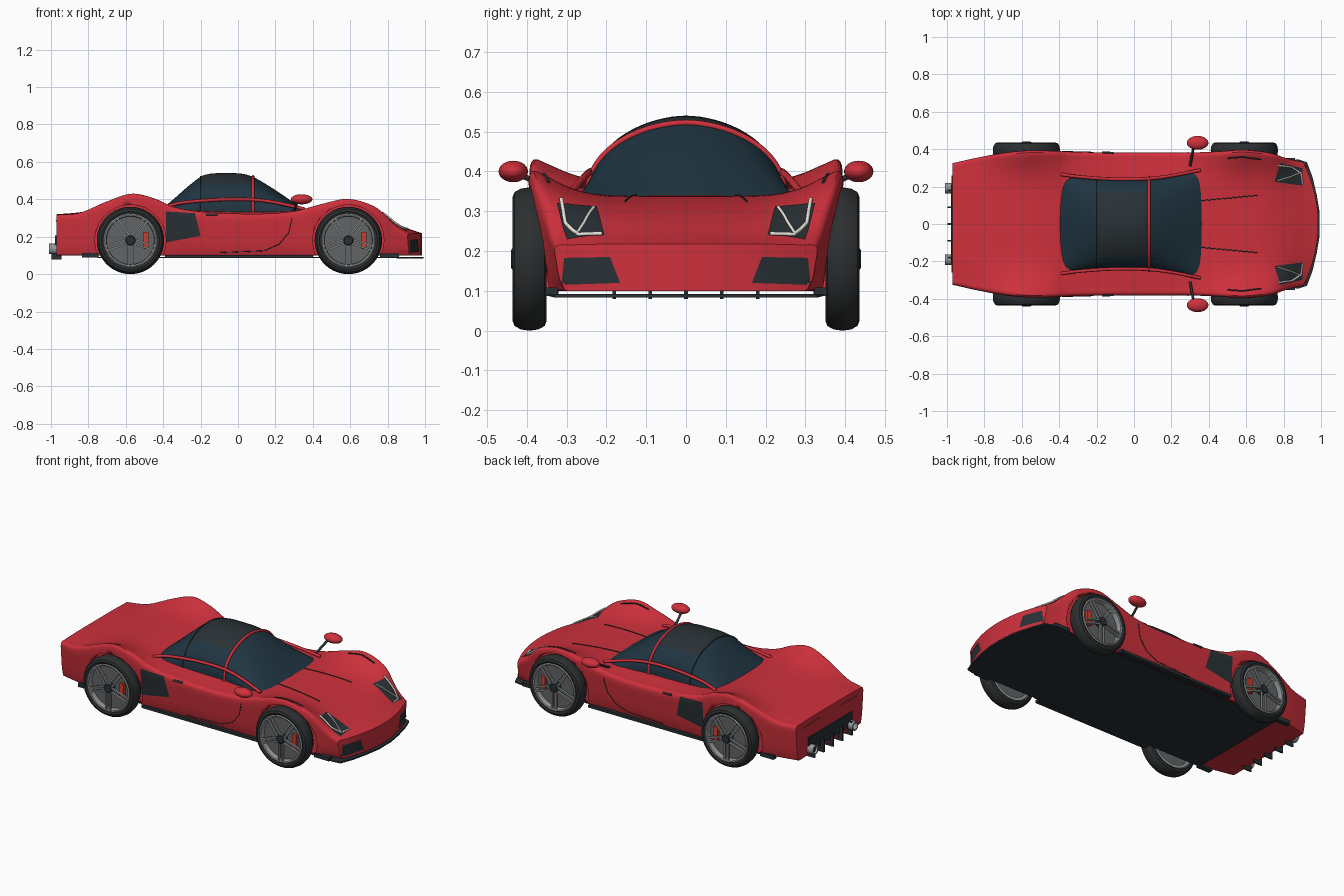
import bpy, bmesh
from math import sin, cos, pi, radians
from mathutils import Vector, Matrix
from mathutils.bvhtree import BVHTree

if "Cube" in bpy.data.objects:
    bpy.data.objects.remove(bpy.data.objects["Cube"])


def mat(name, r, g, b):
    m = bpy.data.materials.new(name)
    m.diffuse_color = (r, g, b, 1)
    m.use_nodes = True
    m.node_tree.nodes["Principled BSDF"].inputs["Base Color"].default_value = m.diffuse_color
    return m


RED, BLACK = mat("red_paint", .62, .03, .045), mat("black_trim", .022, .03, .035)
GLASS, TYRE = mat("tinted_glass", .014, .035, .053), mat("rubber", .025, .028, .03)
METAL, DISC = mat("alloy", .3, .31, .32), mat("brake_disc", .12, .125, .13)
CALIPER, LAMP = mat("caliper_red", .6, .05, .03), mat("lamp_white", .8, .78, .7)


def finish(name, bm, *mats, angle=35):
    bmesh.ops.recalc_face_normals(bm, faces=bm.faces)
    me = bpy.data.meshes.new(name)
    bm.to_mesh(me)
    bm.free()
    me.shade_smooth()
    me.set_sharp_from_angle(angle=radians(angle))
    for m in mats:
        me.materials.append(m)
    ob = bpy.data.objects.new(name, me)
    bpy.context.collection.objects.link(ob)
    return ob


def box(bm, centre, size, rot=Matrix()):
    bmesh.ops.create_cube(bm, size=1, matrix=Matrix.Translation(centre) @ rot @ Matrix.Diagonal((*size, 1)))


def tube(name, pts, r, m):
    cu = bpy.data.curves.new(name, 'CURVE')
    cu.dimensions, cu.bevel_depth, cu.bevel_resolution, cu.use_fill_caps = '3D', r, 2, True
    sp = cu.splines.new('POLY')
    sp.points.add(len(pts) - 1)
    for p, q in zip(sp.points, pts):
        p.co = (*q, 1)
    cu.materials.append(m)
    bpy.context.collection.objects.link(bpy.data.objects.new(name, cu))


def revolve(name, prof, centre, m, seg=48):
    # Closed (radius, y) profile spun round the y axis
    bm = bmesh.new()
    rings = [[bm.verts.new((centre[0] + r * cos(2 * pi * i / seg), centre[1] + y,
              centre[2] + r * sin(2 * pi * i / seg))) for r, y in prof] for i in range(seg)]
    n = len(prof)
    for i in range(seg):
        a, b = rings[i], rings[(i + 1) % seg]
        for j in range(n):
            bm.faces.new((a[j], a[(j + 1) % n], b[(j + 1) % n], b[j]))
    bmesh.ops.remove_doubles(bm, verts=bm.verts, dist=1e-6)
    return finish(name, bm, m)


def hermite(st, x):
    # Smooth interpolation of rows (x, values...) at x
    i = max(k for k in range(len(st) - 1) if st[k][0] <= x + 1e-9 or k == 0)
    a, b = st[i], st[i + 1]
    p, q = st[max(i - 1, 0)], st[min(i + 2, len(st) - 1)]
    h = b[0] - a[0]
    t = (x - a[0]) / h
    out = []
    for k in range(1, len(a)):
        m0, m1 = (b[k] - p[k]) / (b[0] - p[0]) * h, (q[k] - a[k]) / (q[0] - a[0]) * h
        out.append((2*t**3 - 3*t*t + 1) * a[k] + (t**3 - 2*t*t + t) * m0 + (3*t*t - 2*t**3) * b[k] + (t**3 - t*t) * m1)
    return out


# Body shell: x, half width, fender height, centre height
BODY = [(-.97, .325, .315, .32), (-.85, .352, .325, .33), (-.7, .38, .388, .355), (-.57, .393, .43, .37),
        (-.45, .392, .405, .365), (-.35, .387, .36, .352), (-.2, .383, .332, .34), (.1, .382, .32, .335),
        (.3, .382, .335, .338), (.45, .388, .375, .338), (.58, .396, .402, .33), (.7, .385, .375, .315),
        (.82, .36, .31, .28), (.92, .343, .25, .24), (.985, .33, .215, .218)]
ZB = .1


def section(x):
    w, zf, zc = hermite(BODY, x)
    d, h = zf - zc, zf - ZB
    ctrl = [(0, zc), (.45, zc + .04 * d), (.7, zc + .32 * d), (.88, zc + .8 * d), (.97, zf), (1, zf - .1 * h),
            (.985, zf - .4 * h), (.965, zf - .72 * h), (.935, ZB + .012), (.9, ZB), (.7, ZB), (.45, ZB), (0, ZB)]
    rows = [(i, a * w, b) for i, (a, b) in enumerate(ctrl)]
    half = [hermite(rows, i / 3) for i in range(37)]
    s = min(max((x - .72) / .265, 0), 1)
    s = s * s * (3 - 2 * s)
    return [(x - .72 * s * y * y, y, z) for y, z in half]


bm = bmesh.new()
N, M = 90, 37
rings = []
for k in range(N + 1):
    half = section(-.97 + 1.955 * k / N)
    rings.append([bm.verts.new(p) for p in half] + [bm.verts.new((x, -y, z)) for x, y, z in half[-2:0:-1]])
L = len(rings[0])
for a, b in zip(rings, rings[1:]):
    for j in range(L):
        bm.faces.new((a[j], a[(j + 1) % L], b[(j + 1) % L], b[j]))
for r in (rings[0], rings[-1]):
    for i in range(M // 2):
        for idx in ([i, i + 1, M - 2 - i, M - 1 - i], [-i % L, L - i - 1, M + i, M + i - 1]):
            bm.faces.new([r[j] for j in dict.fromkeys(idx)])
bmesh.ops.recalc_face_normals(bm, faces=bm.faces)
SHELL = BVHTree.FromBMesh(bm)
body = finish("body_shell", bm, RED)

# Wheel arches cut from the shell
WHEELS = [("rear", -.575), ("front", .59)]
for end, cx in WHEELS:
    for s in (-1, 1):
        cut = revolve(end + "_arch_cutter", [(0, -.1), (.19, -.1), (.19, .1), (0, .1)], (cx, s * .435, .18), BLACK)
        cut.hide_render = True
        cut.hide_set(True)
        md = body.modifiers.new("arch", 'BOOLEAN')
        md.operation, md.object = 'DIFFERENCE', cut


def project(p, d, off=.003):
    # Drop a point on to the shell along d
    p, d = Vector(p), Vector(d)
    hit = SHELL.ray_cast(p - 2 * d, d)
    if hit[0] is None:
        hit = SHELL.find_nearest(p)
    return hit[0] + hit[1] * off


def patch(name, quad, d, m, n=10):
    q = [Vector(p) for p in quad]
    bm = bmesh.new()
    g = [[bm.verts.new(project(q[0].lerp(q[1], i / n).lerp(q[3].lerp(q[2], i / n), j / n), d))
          for i in range(n + 1)] for j in range(n + 1)]
    for j in range(n):
        for i in range(n):
            bm.faces.new((g[j][i], g[j][i + 1], g[j + 1][i + 1], g[j + 1][i]))
    finish(name, bm, m)


def line(name, pts, d, r, m, off=.001):
    v = [Vector(p) for p in pts]
    tube(name, [project(a.lerp(b, t / 8), d, off) for a, b in zip(v, v[1:]) for t in range(9)], r, m)


# Cabin: x, half base width, top height
CABIN = [(-.41, .262, .345), (-.34, .255, .405), (-.25, .25, .483), (-.18, .247, .53), (-.05, .245, .54),
         (.06, .245, .528), (.18, .258, .462), (.28, .272, .395), (.36, .285, .34)]


def cabin_pt(x, t, grow=0):
    b, top = hermite(CABIN, x)
    c = cos(t)
    return (x, (b + grow) * abs(c) ** 1.1 * (1 if c > 0 else -1), .325 + (top + grow - .325) * max(sin(t), 0) ** .85)


bm = bmesh.new()
g = [[bm.verts.new(cabin_pt(-.41 + .77 * k / 44, pi * j / 36)) for j in range(37)] for k in range(45)]
for a, b in zip(g, g[1:]):
    for j in range(36):
        f = bm.faces.new((a[j], a[j + 1], b[j + 1], b[j]))
        c = f.calc_center_median()
        f.material_index = int(-.2 < c.x < .075 and abs(c.y) < .17)
finish("cabin_glass", bm, GLASS, BLACK)
tube("windscreen_hoop", [cabin_pt(.08, pi * j / 36, .002) for j in range(37)], .008, RED)
tube("rear_pillar_line", [cabin_pt(-.2, pi * j / 36, .001) for j in range(37)], .003, BLACK)

# Parts repeated on both sides
for s, side in ((1, "left"), (-1, "right")):
    rail = [(-.39, .265, .36), (-.3, .253, .382), (-.1, .24, .398), (.08, .243, .398), (.2, .258, .383), (.355, .288, .348)]
    rail = [(-.39 + .745 * k / 24, *hermite(rail, -.39 + .745 * k / 24)) for k in range(25)]
    tube(side + "_window_rail", [(x, s * y, z) for x, y, z in rail], .009, RED)

    bm = bmesh.new()
    bmesh.ops.create_uvsphere(bm, u_segments=24, v_segments=14, radius=1,
                              matrix=Matrix.Translation((.34, s * .434, .4)) @ Matrix.Diagonal((.058, .037, .027, 1)))
    finish(side + "_mirror", bm, RED)
    tube(side + "_mirror_stalk", [(.3, s * .31, .335), (.32, s * .42, .395)], .007, BLACK)

    patch(side + "_side_intake", [(-.385, s * .4, .335), (-.23, s * .4, .325), (-.2, s * .4, .205), (-.385, s * .4, .17)], (0, -s, 0), BLACK)
    patch(side + "_nose_intake", [(.9, s * .19, .185), (.9, s * .305, .183), (.9, s * .312, .115), (.9, s * .165, .12)], (-1, 0, 0), BLACK)
    patch(side + "_headlight", [(.75, s * .225, .3), (.90, s * .205, .3), (.90, s * .298, .3), (.78, s * .325, .3)], (0, 0, -1), BLACK)
    line(side + "_lamp_strip", [(.765, s * .315, .3), (.84, s * .303, .3), (.89, s * .27, .3), (.9, s * .21, .3)], (0, 0, -1), .005, LAMP, .006)
    line(side + "_lamp_branch", [(.765, s * .232, .3), (.84, s * .255, .3), (.888, s * .275, .3)], (0, 0, -1), .004, LAMP, .006)
    line(side + "_hood_seam", [(.36, s * .125, .3), (.66, s * .153, .3)], (0, 0, -1), .0025, BLACK)
    line(side + "_fender_vent", [(.5, s * .352, .4), (.58, s * .358, .4), (.68, s * .345, .4)], (0, 0, -1), .004, BLACK)
    line(side + "_door_seam", [(.29, s * .4, .3), (.27, s * .4, .22), (.22, s * .4, .16), (.14, s * .4, .125), (-.1, s * .4, .115)], (0, -s, 0), .002, BLACK)
    line(side + "_door_handle", [(-.17, s * .4, .318), (-.11, s * .4, .318)], (0, -s, 0), .006, BLACK)
    line(side + "_tail_light", [(-.9, s * .1, .285), (-.9, s * .26, .285)], (1, 0, 0), .004, CALIPER)
    revolve(side + "_exhaust", [(.021, -.02), (.028, -.02), (.028, .03), (.021, .03)], (0, 0, 0), METAL, 24).matrix_world = \
        Matrix.Translation((-.98, s * .192, .135)) @ Matrix.Rotation(pi / 2, 4, 'Z')

    # Side skirts
    bm = bmesh.new()
    box(bm, (.005, s * .358, .095), (.79, .03, .016))
    box(bm, (-.79, s * .335, .1), (.09, .03, .024))
    box(bm, (.81, s * .338, .098), (.1, .03, .022))
    finish(side + "_skirt", bm, BLACK)

    # Wheels
    for end, cx in WHEELS:
        nm, c = f"{end}_{side}_", (cx, s * .393, .18)
        revolve(nm + "tyre", [(.14, -.036), (.155, -.043), (.168, -.038), (.177, -.022), (.18, 0), (.177, .022),
                              (.168, .038), (.155, .043), (.14, .036)], c, TYRE, 64)
        revolve(nm + "rim", [(.128, -.038), (.144, -.038), (.144, .038), (.138, .042), (.131, .04), (.128, .032)]
                if s > 0 else [(.128, .038), (.144, .038), (.144, -.038), (.138, -.042), (.131, -.04), (.128, -.032)], c, METAL)
        revolve(nm + "brake_disc", [(0, -.01), (.13, -.01), (.13, .01), (0, .01)], c, DISC)
        revolve(nm + "hub", [(0, -.04), (.027, -.04), (.027, .043), (.022, .047), (0, .047)]
                if s > 0 else [(0, .04), (.027, .04), (.027, -.043), (.022, -.047), (0, -.047)], c, BLACK, 24)
        bm = bmesh.new()
        box(bm, (cx + .083, c[1] + s * .018, .18), (.028, .018, .09))
        finish(nm + "caliper", bm, CALIPER)
        bm = bmesh.new()
        for k in range(5):
            R = Matrix.Rotation(2 * pi * k / 5 + pi / 2, 4, 'Y')
            for o in (-.012, .012):
                box(bm, Vector(c) + R @ Vector((.078, s * .036, o)), (.115, .012, .009), R)
        finish(nm + "spokes", bm, METAL)

# Floor and splitter
half = [(-.75, .33), (.76, .335), (.88, .345), (.925, .33), (.955, .25), (.978, .15), (.993, .06)]
bm = bmesh.new()
f = bm.faces.new([bm.verts.new((x, y, .092)) for x, y in half] + [bm.verts.new((x, -y, .092)) for x, y in half[::-1]])
ext = bmesh.ops.extrude_face_region(bm, geom=[f])["geom"]
for v in [e for e in ext if isinstance(e, bmesh.types.BMVert)]:
    v.co.z = .083 if v.co.x > .9 else .087
finish("floor_and_splitter", bm, BLACK)

# Rear panel and diffuser fins
bm = bmesh.new()
box(bm, (-.972, 0, .165), (.012, .42, .085))
for k in range(-2, 3):
    box(bm, (-.97, k * .09, .122), (.055, .009, .085))
finish("rear_diffuser", bm, BLACK)
